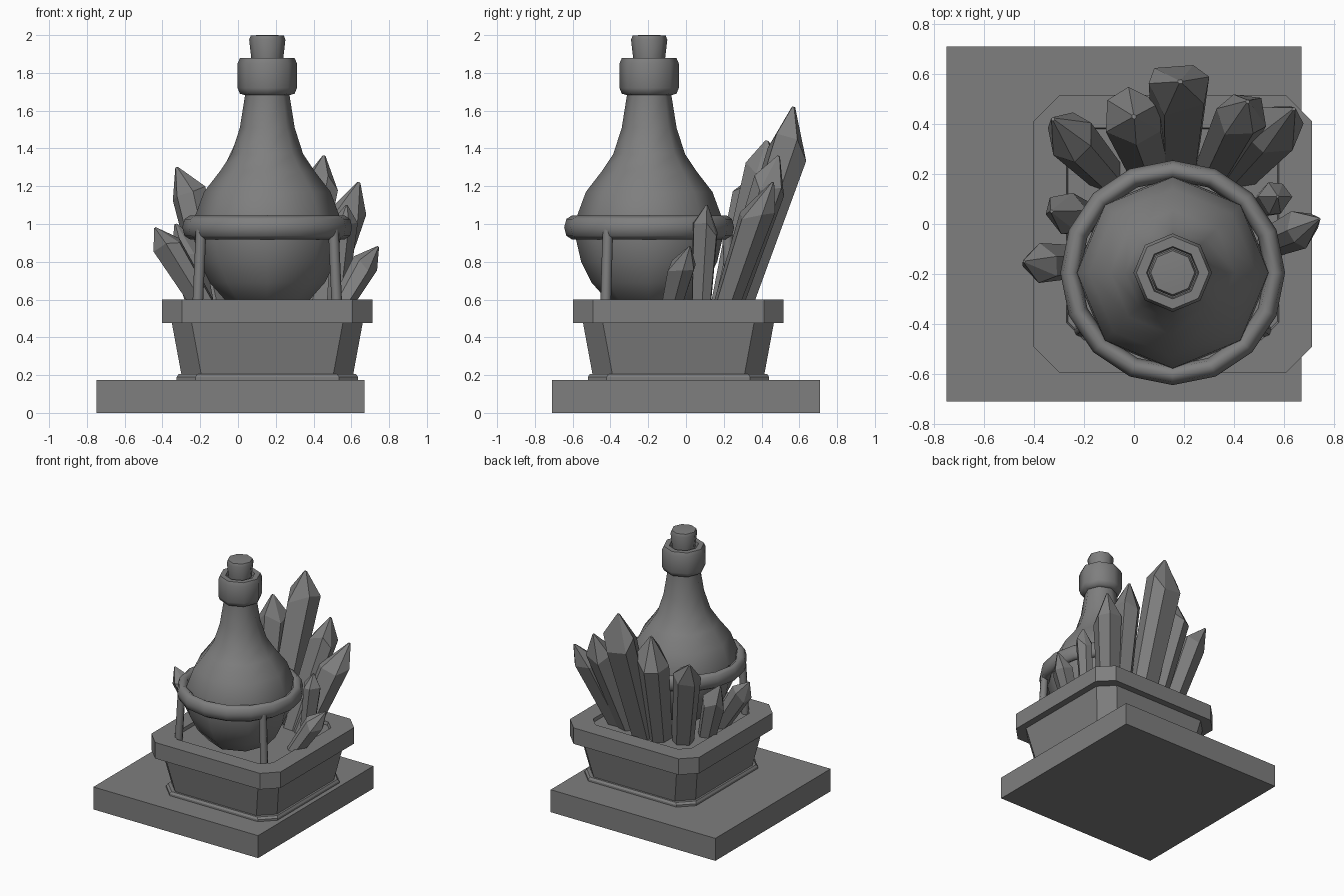
import bpy, bmesh, math, random
from mathutils import Vector

if "Cube" in bpy.data.objects:
    bpy.data.objects.remove(bpy.data.objects["Cube"])

random.seed(4)
PX, PY = 0.155, -0.04      # planter centre
BX, BY = 0.155, -0.195     # bottle centre

grey = bpy.data.materials.new("dark_grey")
grey.diffuse_color = (0.21, 0.21, 0.21, 1)
grey.use_nodes = True
grey.node_tree.nodes["Principled BSDF"].inputs["Base Color"].default_value = grey.diffuse_color


def finish(name, bm, smooth=None):
    bmesh.ops.recalc_face_normals(bm, faces=bm.faces)
    me = bpy.data.meshes.new(name)
    bm.to_mesh(me)
    bm.free()
    me.materials.append(grey)
    ob = bpy.data.objects.new(name, me)
    bpy.context.collection.objects.link(ob)
    if smooth:
        bpy.ops.object.select_all(action='DESELECT')
        ob.select_set(True)
        bpy.context.view_layer.objects.active = ob
        bpy.ops.object.shade_smooth_by_angle(angle=math.radians(smooth))
    return ob


def loft(name, rings, smooth=None, closed=False):
    """Skin equal-sized rings of points; cap the ends unless closed."""
    bm = bmesh.new()
    vs = [[bm.verts.new(p) for p in r] for r in rings]
    n = len(vs[0])
    pairs = list(zip(vs, vs[1:])) + ([(vs[-1], vs[0])] if closed else [])
    for a, b in pairs:
        for i in range(n):
            j = (i + 1) % n
            bm.faces.new((a[i], a[j], b[j], b[i]))
    if not closed:
        bm.faces.new(vs[0])
        bm.faces.new(vs[-1])
    return finish(name, bm, smooth)


def circle(cx, cy, z, r, n):
    return [(cx + r * math.cos(math.tau * i / n), cy + r * math.sin(math.tau * i / n), z)
            for i in range(n)]


def lathe(name, profile, n, smooth=60, closed=False):
    return loft(name, [circle(BX, BY, z, r, n) for r, z in profile], smooth, closed)


def chamfered_square(h, c, z):
    k = h - c
    pts = [(h, -k), (h, k), (k, h), (-k, h), (-h, k), (-h, -k), (-k, -h), (k, -h)]
    return [(PX + x, PY + y, z) for x, y in pts]


# Square slab
bm = bmesh.new()
bmesh.ops.create_cube(bm, size=1)
for v in bm.verts:
    v.co = (v.co.x * 1.42 - 0.04, v.co.y * 1.42, (v.co.z + 0.5) * 0.175)
finish("base_slab", bm)

# Planter: foot trim, flared body, rim and shallow recessed top
loft("planter", [chamfered_square(*s) for s in (
    (0.48, 0.10, 0.17), (0.48, 0.10, 0.19), (0.47, 0.10, 0.205), (0.455, 0.105, 0.205),
    (0.505, 0.105, 0.475), (0.557, 0.105, 0.475), (0.557, 0.105, 0.60),
    (0.425, 0.07, 0.60), (0.42, 0.07, 0.575))])

# Bottle, with collar and stopper
lathe("bottle", [(0.15, 0.57), (0.225, 0.60), (0.305, 0.69), (0.36, 0.80), (0.39, 0.93),
                 (0.383, 1.04), (0.335, 1.17), (0.25, 1.28), (0.19, 1.37), (0.145, 1.51),
                 (0.118, 1.68), (0.118, 1.72)], 8)
lathe("bottle_collar", [(0.11, 1.68), (0.145, 1.69), (0.157, 1.72), (0.157, 1.85),
                        (0.145, 1.878), (0.105, 1.878), (0.10, 1.85)], 8)
lathe("stopper", [(0.08, 1.82), (0.085, 1.88), (0.096, 1.975), (0.088, 1.997),
                  (0.05, 2.0)], 8)

# Holding ring with tall oval section
section = [(0.410 + 0.040 * math.cos(a), 0.982 + 0.063 * math.sin(a))
           for a in (math.tau * i / 8 for i in range(8))]
lathe("holding_ring", section, 16, 70, closed=True)

# Three legs under the ring
for name, deg in (("leg_right", -32), ("leg_left", 212), ("leg_back", 90)):
    d = Vector((math.cos(math.radians(deg)), math.sin(math.radians(deg)), 0))
    lo = Vector((BX, BY, 0)) + d * 0.435
    hi = Vector((BX, BY, 0)) + d * 0.413
    loft(name, [circle(lo.x, lo.y, 0.56, 0.028, 8), circle(hi.x, hi.y, 0.97, 0.028, 8)], 60)


# Crystals: six-sided shafts that widen upward; the point leans off the axis
def crystal(name, base, top, r, lean):
    base, top = Vector(base), Vector(top)
    axis = top - base
    rot = axis.to_track_quat('Z', 'Y')
    L = axis.length
    up = Vector((0, 0, 1))
    spin = random.random()
    shift = Vector((lean[0], lean[1], 0))
    rings = [[], [], []]
    for i in range(6):
        a = spin + math.tau * i / 6 + random.uniform(-0.2, 0.2)
        d = Vector((math.cos(a), math.sin(a), 0))
        k = r * random.uniform(0.92, 1.1)
        rings[0].append(base + rot @ (d * k * 0.75))
        rings[1].append(base + rot @ (d * k + up * (L - r * random.uniform(1.2, 2.2))))
        rings[2].append(top + shift + rot @ (d * k * 0.08))
    loft(name, rings)


for name, base, top, r, lean in (
        ("crystal_back", (0.17, 0.26, 0.54), (0.185, 0.62, 1.62), 0.125, (0, -0.05)),
        ("crystal_back_left", (0.06, 0.24, 0.54), (-0.02, 0.48, 1.44), 0.12, (0.02, -0.05)),
        ("crystal_far_left", (-0.12, 0.20, 0.54), (-0.29, 0.38, 1.30), 0.10, (-0.035, 0.04)),
        ("crystal_back_right", (0.32, 0.22, 0.54), (0.455, 0.49, 1.36), 0.105, (0, 0)),
        ("crystal_far_right", (0.42, 0.20, 0.54), (0.62, 0.43, 1.22), 0.10, (0.02, 0.03)),
        ("crystal_right_small", (0.52, 0.08, 0.54), (0.575, 0.11, 1.10), 0.072, (0, 0)),
        ("crystal_right_low", (0.53, -0.08, 0.54), (0.73, 0.01, 0.88), 0.075, (0.012, 0.01)),
        ("crystal_left_small", (-0.19, 0.02, 0.54), (-0.31, 0.05, 1.0), 0.085, (-0.02, 0)),
        ("crystal_left_low", (-0.16, -0.15, 0.54), (-0.43, -0.16, 0.98), 0.075, (-0.01, 0.01))):
    crystal(name, base, top, r, lean)
